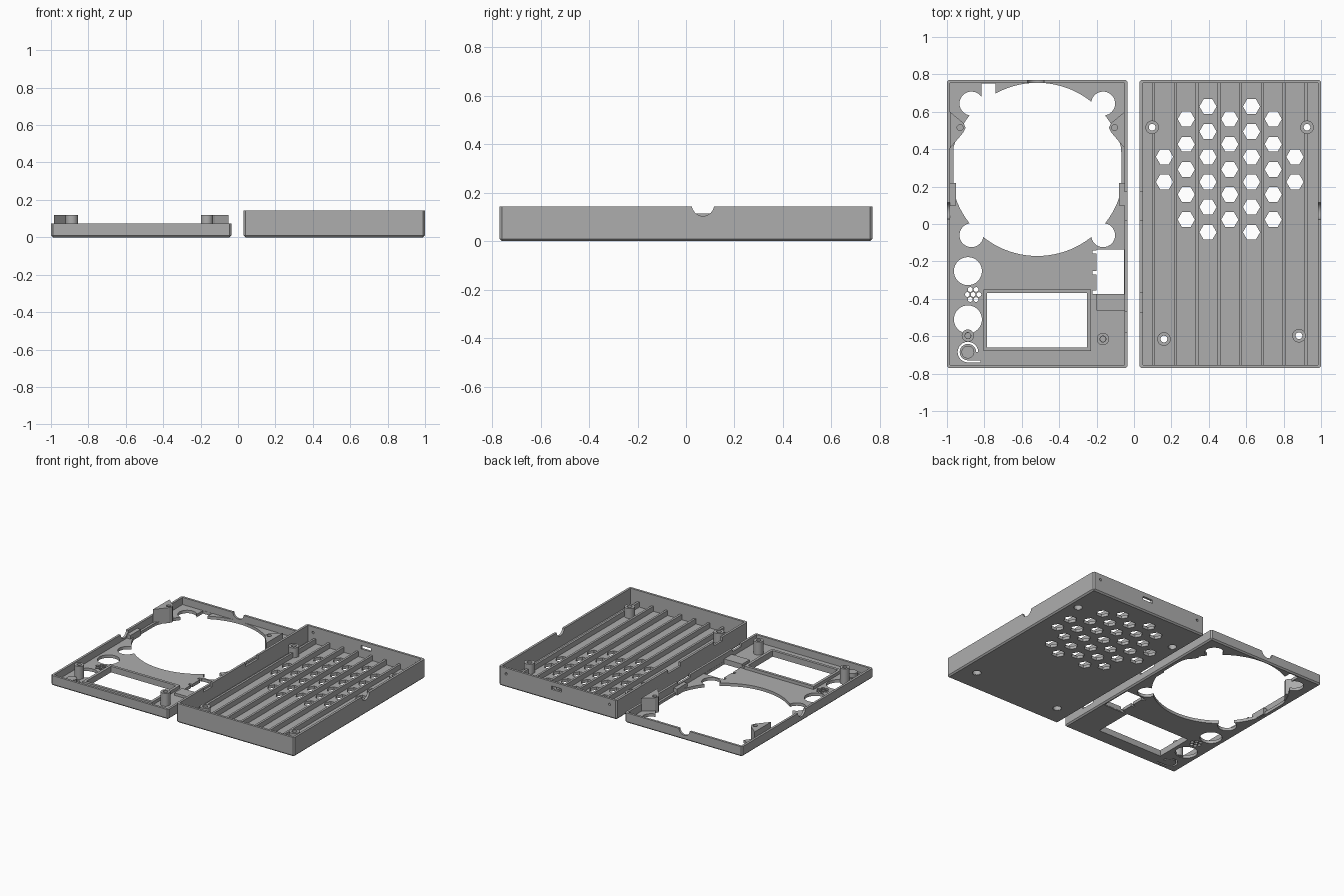
import bpy, bmesh, math

if "Cube" in bpy.data.objects:
    bpy.data.objects.remove(bpy.data.objects["Cube"])

grey = bpy.data.materials.new("plastic_grey")
grey.diffuse_color = (0.42, 0.42, 0.42, 1)
grey.use_nodes = True
grey.node_tree.nodes["Principled BSDF"].inputs["Base Color"].default_value = grey.diffuse_color


def make(name, bm):
    bmesh.ops.recalc_face_normals(bm, faces=bm.faces)
    me = bpy.data.meshes.new(name)
    bm.to_mesh(me)
    bm.free()
    me.materials.append(grey)
    ob = bpy.data.objects.new(name, me)
    bpy.context.collection.objects.link(ob)
    return ob


def prism(bm, pts, lo, hi, axis='z'):
    """Extrude a 2D outline along an axis (x: pts are y,z; y: pts are x,z)."""
    def place(p, h):
        return {'z': (p[0], p[1], h), 'y': (p[0], h, p[1]), 'x': (h, p[0], p[1])}[axis]
    a = [bm.verts.new(place(p, lo)) for p in pts]
    b = [bm.verts.new(place(p, hi)) for p in pts]
    faces = [bm.faces.new(a[::-1]), bm.faces.new(b)]
    n = len(pts)
    for i in range(n):
        j = (i + 1) % n
        faces.append(bm.faces.new((a[i], a[j], b[j], b[i])))
    bmesh.ops.recalc_face_normals(bm, faces=faces)


def rect(x0, x1, y0, y1):
    return [(x0, y0), (x1, y0), (x1, y1), (x0, y1)]


def ring(x, y, r, n=32):
    return [(x + r * math.cos(math.tau * i / n), y + r * math.sin(math.tau * i / n))
            for i in range(n)]


def cut(ob, bm):
    tool = make("cutter", bm)
    mod = ob.modifiers.new("cut", 'BOOLEAN')
    mod.operation, mod.solver, mod.use_self, mod.object = 'DIFFERENCE', 'EXACT', True, tool
    dg = bpy.context.evaluated_depsgraph_get()
    me = bpy.data.meshes.new_from_object(ob.evaluated_get(dg))
    ob.modifiers.clear()
    ob.data = me
    bpy.data.objects.remove(tool)


def smooth(ob):
    bpy.ops.object.select_all(action='DESELECT')
    ob.select_set(True)
    bpy.context.view_layer.objects.active = ob
    bpy.ops.object.shade_smooth_by_angle(angle=math.radians(30))


def tray(name, x0, x1, height):
    """Open box with chamfered bottom and corners."""
    bm = bmesh.new()
    prism(bm, rect(x0, x1, -0.77, 0.77), 0, height)
    edges = [e for e in bm.edges if min(v.co.z for v in e.verts) < 0.001]
    bmesh.ops.bevel(bm, geom=edges, offset=0.01, segments=1, affect='EDGES')
    ob = make(name, bm)
    bm = bmesh.new()
    prism(bm, rect(x0 + WALL, x1 - WALL, -0.77 + WALL, 0.77 - WALL), FLOOR, height + 0.1)
    cut(ob, bm)
    return ob


def post(name, x, y, top, bore=0.018, head=0.028, radius=0.036):
    """Screw post with a wide recess below and a narrow bore above."""
    prof = [(radius, 0.002), (radius, top), (bore, top), (bore, 0.05), (head, 0.05), (head, 0.002)]
    n, bm = 32, bmesh.new()
    loops = [[bm.verts.new((x + r * math.cos(math.tau * i / n),
                            y + r * math.sin(math.tau * i / n), z)) for r, z in prof]
             for i in range(n)]
    for i in range(n):
        a, b = loops[i], loops[(i + 1) % n]
        for k in range(len(prof)):
            m = (k + 1) % len(prof)
            bm.faces.new((a[k], b[k], b[m], a[m]))
    smooth(make(name, bm))


WALL, FLOOR = 0.017, 0.022
LX0, LX1, RX0, RX1 = -1.0, -0.035, 0.03, 1.0

# Front cover with openings
cover = tray("front_cover", LX0, LX1, 0.075)
cx, cy, R = -0.517, 0.292, 0.463

bm = bmesh.new()   # large round opening, clipped at the side walls
prism(bm, [(min(max(x, -0.966), -0.068), y) for x, y in ring(cx, cy, R, 96)], -0.1, 0.06)
cut(cover, bm)
bm = bmesh.new()   # corner lobes of the round opening
for sx in (-1, 1):
    for sy in (-1, 1):
        prism(bm, ring(cx + sx * 0.352, cy + sy * 0.352, 0.064), -0.1, 0.06)
cut(cover, bm)
bm = bmesh.new()   # cable gap, display window, socket gap, round button holes
prism(bm, rect(-0.815, -0.74, 0.6, 0.752), -0.1, 0.06)
prism(bm, rect(-0.785, -0.25, -0.66, -0.37), -0.1, 0.06)
prism(bm, rect(-0.2, -0.053, -0.375, -0.135), -0.1, 0.06)
for y in (-0.15, -0.26, -0.365):
    prism(bm, rect(-0.222, -0.19, y - 0.009, y + 0.009), -0.1, 0.06)
for y in (-0.252, -0.51):
    prism(bm, ring(-0.888, y, 0.075), -0.1, 0.06)
cut(cover, bm)
bm = bmesh.new()   # speaker holes and screw clearances
prism(bm, ring(-0.86, -0.377, 0.013, 12), -0.1, 0.06)
for x, y in ring(-0.86, -0.377, 0.031, 6):
    prism(bm, ring(x, y, 0.013, 12), -0.1, 0.06)
cut(cover, bm)
bm = bmesh.new()   # flexible button slot, open ring plus straight tail
arc = [math.radians(a) for a in range(0, 271, 15)]
prism(bm, [(-0.888 + 0.055 * math.cos(a), -0.685 + 0.055 * math.sin(a)) for a in arc] +
      [(-0.82, -0.74), (-0.82, -0.729)] +
      [(-0.888 + 0.044 * math.cos(a), -0.685 + 0.044 * math.sin(a)) for a in arc[::-1]],
      -0.1, 0.06)
cut(cover, bm)
bm = bmesh.new()   # notches in the rim
prism(bm, ring(-0.525, 0.08, 0.045), 0.73, 0.8, 'y')
prism(bm, ring(0.07, 0.08, 0.045), -1.1, -0.975, 'x')
for y0, y1 in ((0.02, 0.17), (-0.58, -0.47)):
    prism(bm, rect(y0, y1, 0.055, 0.1), -0.06, -0.02, 'x')
cut(cover, bm)
smooth(cover)

# Raised frame around the display window
bm = bmesh.new()
prism(bm, rect(-0.805, -0.23, -0.68, -0.35), 0.005, 0.045)
frame = make("display_frame", bm)
bm = bmesh.new()
prism(bm, rect(-0.785, -0.25, -0.66, -0.37), -0.1, 0.1)
cut(frame, bm)

# Button, socket shelf and wall blocks
bm = bmesh.new()
prism(bm, ring(-0.888, -0.685, 0.034), 0.01, 0.05)
smooth(make("push_button", bm))
bm = bmesh.new()
prism(bm, rect(-0.2, -0.04, -0.463, -0.373), 0.005, 0.04)
make("socket_shelf", bm)
for name, x0, x1 in (("left_wall_block", -0.985, -0.953), ("right_wall_block", -0.081, -0.05)):
    bm = bmesh.new()
    prism(bm, rect(x0, x1, 0.1, 0.22), 0.002, 0.05)
    make(name, bm)

# Screw posts of the cover: two round, two gusseted against the side walls
post("cover_post_left", -0.888, -0.597, 0.118, head=0.015, bore=0.016, radius=0.033)
post("cover_post_right", -0.166, -0.615, 0.118, head=0.015, bore=0.016, radius=0.033)
for side, name in ((-1, "cover_gusset_left"), (1, "cover_gusset_right")):
    bm = bmesh.new()
    prism(bm, [(cx + side * dx, y) for dx, y in
               ((0.467, 0.60), (0.395, 0.54), (0.383, 0.515), (0.395, 0.49), (0.467, 0.405))],
          0.004, 0.118)
    gusset = make(name, bm)
    bm = bmesh.new()
    prism(bm, ring(cx + side * 0.413, 0.515, 0.016, 20), 0.03, 0.2)
    cut(gusset, bm)

# Back case with hexagonal vents
case = tray("back_case", RX0, RX1, 0.143)
PITCH, MID = 0.1163, 0.512
posts = ((0.097, 0.517), (0.925, 0.517), (0.16, -0.615), (0.882, -0.597))
bm = bmesh.new()
for col, count in zip(range(-3, 4), (2, 5, 6, 5, 6, 5, 2)):
    for k in range(count):
        y = 0.292 + (k - (count - 1) / 2) * 0.1345
        prism(bm, ring(MID + col * PITCH, y, 0.046, 6), -0.1, 0.06)
for x, y in posts:
    prism(bm, ring(x, y, 0.03), -0.1, 0.06)
cut(case, bm)
bm = bmesh.new()   # rim notches, back slot and pin holes
prism(bm, ring(0.07, 0.15, 0.046), 0.97, 1.1, 'x')
for y0, y1 in ((0.02, 0.17), (-0.47, -0.37)):
    prism(bm, rect(y0, y1, 0.115, 0.2), 0.0, 0.055, 'x')
prism(bm, rect(0.485, 0.565, 0.085, 0.11), 0.74, 0.8, 'y')
for x in (0.09, 0.94):
    prism(bm, ring(x, 0.1, 0.009, 12), 0.74, 0.8, 'y')
cut(case, bm)
smooth(case)

# Stiffening ribs between the vent columns
for i in range(8):
    x = MID + (i - 3.5) * PITCH
    bm = bmesh.new()
    prism(bm, rect(x - 0.008, x + 0.008, -0.76, 0.76), 0.012, 0.06)
    rib = make("rib_%d" % (i + 1), bm)
    bm = bmesh.new()   # clear the bores of nearby posts
    for px, py in posts:
        prism(bm, ring(px, py, 0.034), -0.1, 0.2)
    cut(rib, bm)

for i, (x, y) in enumerate(posts):
    post("case_post_%d" % (i + 1), x, y, 0.095)
